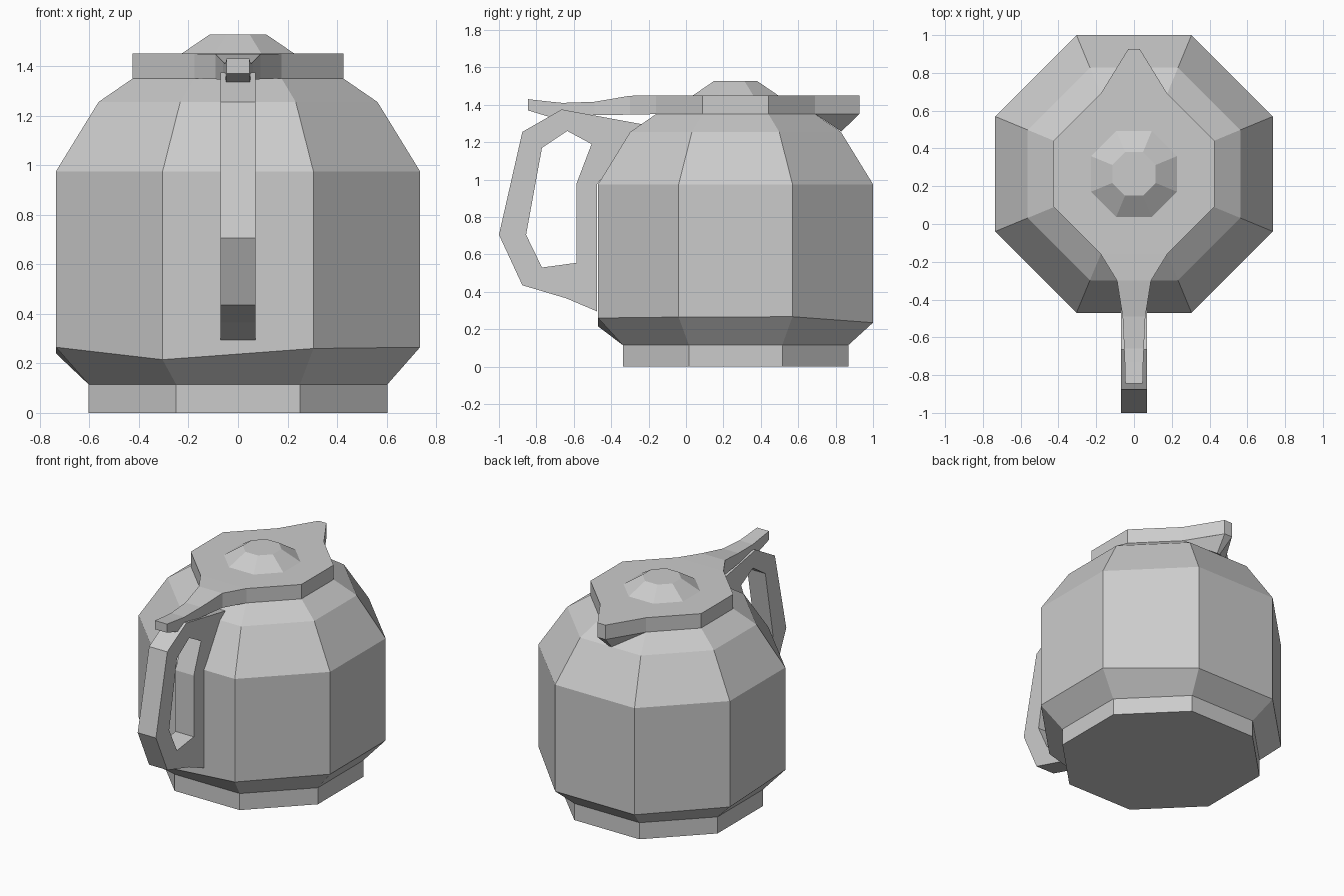
import bpy, bmesh
from math import cos, sin, pi

if "Cube" in bpy.data.objects:
    bpy.data.objects.remove(bpy.data.objects["Cube"])

CY = 0.265  # centre of the pot body along y


def octagon(apothem, zs):
    """Ring of eight corners with flats facing the axes."""
    if not isinstance(zs, (list, tuple)):
        zs = [zs] * 8
    r = apothem / cos(pi / 8)
    return [(r * cos(pi / 8 + k * pi / 4), CY + r * sin(pi / 8 + k * pi / 4), zs[k])
            for k in range(8)]


def finish(name, bm):
    bmesh.ops.recalc_face_normals(bm, faces=bm.faces)
    mesh = bpy.data.meshes.new(name)
    bm.to_mesh(mesh)
    bm.free()
    obj = bpy.data.objects.new(name, mesh)
    bpy.context.collection.objects.link(obj)
    return obj


def loft(name, rings, closed=False):
    """Skin matching rings; cap the ends, or join last to first."""
    bm = bmesh.new()
    loops = [[bm.verts.new(p) for p in ring] for ring in rings]
    pairs = list(zip(loops, loops[1:]))
    if closed:
        pairs.append((loops[-1], loops[0]))
    else:
        bm.faces.new(loops[0])
        bm.faces.new(loops[-1])
    n = len(loops[0])
    for a, b in pairs:
        for i in range(n):
            j = (i + 1) % n
            bm.faces.new((a[i], a[j], b[j], b[i]))
    return finish(name, bm)


# Pot body with foot; the lower shoulder is slightly uneven
shoulder = [.267, .235, .235, .24, .265, .215, .26, .265]
loft("pot_body", [octagon(.603, 0), octagon(.603, .115), octagon(.735, shoulder),
                  octagon(.735, .975), octagon(.563, 1.255), octagon(.425, 1.35)])

# Lid knob
loft("lid_knob", [octagon(.228, 1.45), octagon(.115, 1.527)])

# Lid with pouring tip and thumb lever: y, half width, bottom z, top z
lid = [(.927, .03, 1.35, 1.45), (.83, .09, 1.35, 1.45), (.69, .176, 1.35, 1.45),
       (.441, .425, 1.35, 1.45), (.089, .425, 1.35, 1.45), (-.16, .176, 1.35, 1.45),
       (-.30, .09, 1.347, 1.448), (-.49, .06, 1.345, 1.416), (-.66, .052, 1.335, 1.41),
       (-.73, .049, 1.335, 1.417), (-.845, .046, 1.37, 1.43)]
loft("lid", [[(-w, y, b), (w, y, b), (w, y, t), (-w, y, t)] for y, w, b, t in lid])

# Spout under the lid tip
bm = bmesh.new()
for s in (-1, 1):
    for p in ((.176, .69, 1.35), (.03, .927, 1.35), (.01, .83, 1.257)):
        bm.verts.new((s * p[0], p[1], p[2]))
bmesh.ops.convex_hull(bm, input=bm.verts)
finish("spout", bm)

# Handle: outer and inner side outlines (y, z), paired point by point
outer = [(-.475, .295), (-.64, .365), (-.875, .435), (-1, .705),
         (-.875, 1.255), (-.665, 1.375), (-.23, 1.295), (-.475, .975)]
inner = [(-.585, .555), (-.68, .542), (-.77, .53), (-.855, .705),
         (-.77, 1.17), (-.635, 1.26), (-.505, 1.19), (-.585, .98)]
W = .07
loft("handle", [[(-W, *o), (W, *o), (W, *i), (-W, *i)] for o, i in zip(outer, inner)],
     closed=True)
